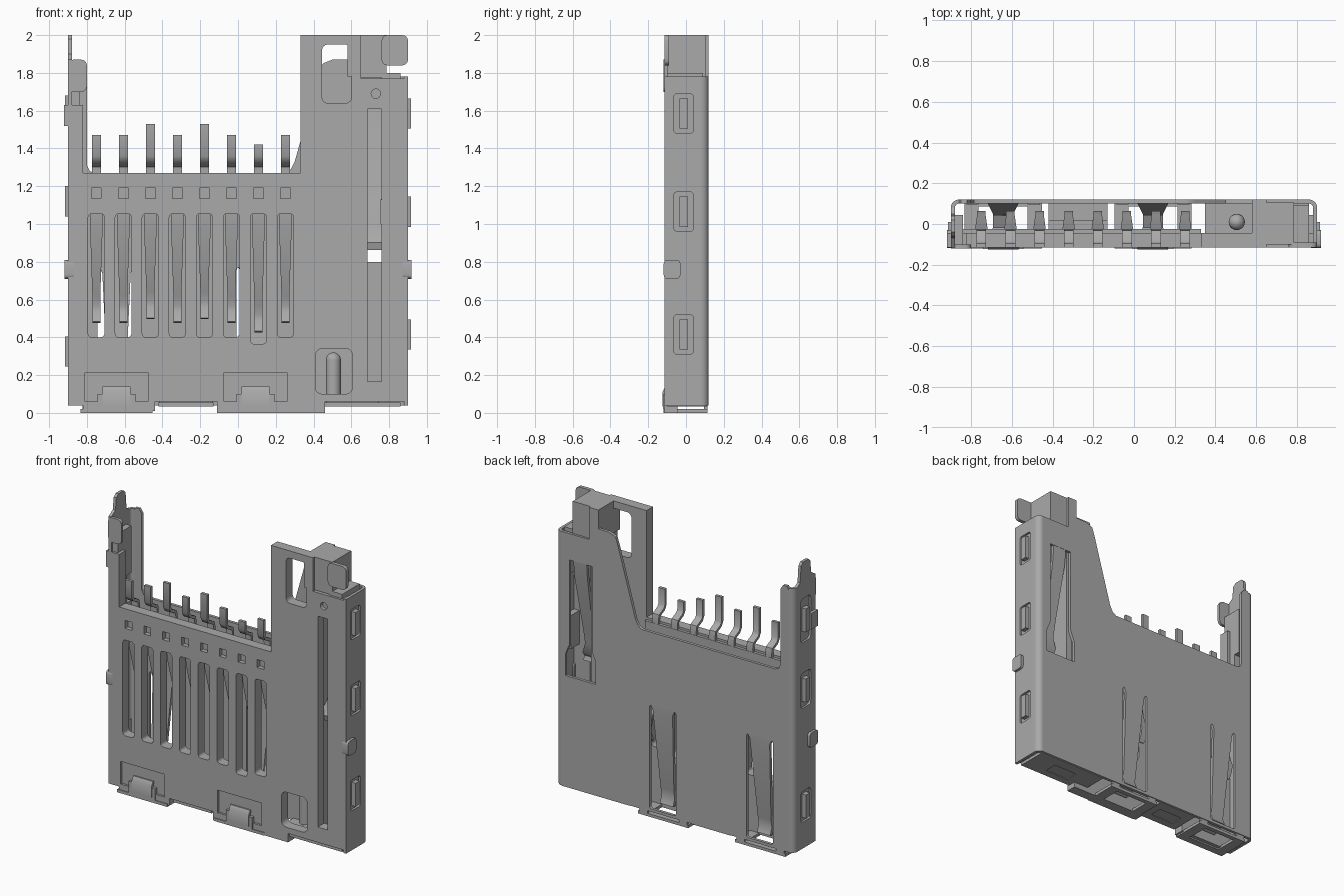
import bpy, bmesh
from math import sin, cos, pi, radians
from mathutils import Vector

cube = bpy.data.objects.get("Cube")
if cube:
    bpy.data.objects.remove(cube, do_unlink=True)

grey = bpy.data.materials.new("socket grey")
grey.use_nodes = True
GREY = (0.4, 0.4, 0.4, 1)
grey.diffuse_color = GREY
grey.node_tree.nodes["Principled BSDF"].inputs["Base Color"].default_value = GREY


def finish(name, bm):
    """Turn a bmesh into a shaded object."""
    bmesh.ops.remove_doubles(bm, verts=bm.verts, dist=1e-5)
    bmesh.ops.recalc_face_normals(bm, faces=bm.faces)
    mesh = bpy.data.meshes.new(name)
    bm.to_mesh(mesh)
    bm.free()
    mesh.materials.clear()
    mesh.materials.append(grey)
    ob = bpy.data.objects.new(name, mesh)
    bpy.context.collection.objects.link(ob)
    bpy.ops.object.select_all(action='DESELECT')
    ob.select_set(True)
    bpy.context.view_layer.objects.active = ob
    bpy.ops.object.shade_smooth_by_angle(angle=radians(35))
    return ob


def rect(u0, u1, v0, v1, r=0.0):
    """Rectangle outline with optional rounded corners."""
    if not r:
        return [(u0, v0), (u1, v0), (u1, v1), (u0, v1)]
    centres = [(u1 - r, v1 - r), (u0 + r, v1 - r), (u0 + r, v0 + r), (u1 - r, v0 + r)]
    return [(cu + r * cos((q + k / 4) * pi / 2), cv + r * sin((q + k / 4) * pi / 2))
            for q, (cu, cv) in enumerate(centres) for k in range(5)]


def slab(name, axis, a, b, outline, holes=()):
    """Flat sheet from a to b along an axis, with holes."""
    curve = bpy.data.curves.new(name, 'CURVE')
    curve.dimensions = '2D'
    curve.fill_mode = 'BOTH'
    curve.extrude = (b - a) / 2
    for loop in [outline, *holes]:
        s = curve.splines.new('POLY')
        s.points.add(len(loop) - 1)
        for p, (u, v) in zip(s.points, loop):
            p.co = (u, v, 0, 1)
        s.use_cyclic_u = True
    tmp = bpy.data.objects.new(name + " curve", curve)
    bpy.context.collection.objects.link(tmp)
    bpy.context.view_layer.update()
    mesh = bpy.data.meshes.new_from_object(
        tmp.evaluated_get(bpy.context.evaluated_depsgraph_get()))
    bm = bmesh.new()
    bm.from_mesh(mesh)
    bpy.data.objects.remove(tmp, do_unlink=True)
    bpy.data.curves.remove(curve)
    bpy.data.meshes.remove(mesh)
    for v in bm.verts:
        u, w, d = v.co
        d += (a + b) / 2
        v.co = {'x': (d, u, w), 'y': (u, d, w), 'z': (u, w, d)}[axis]
    return finish(name, bm)


def box(name, x0, x1, y0, y1, z0, z1):
    return slab(name, 'z', z0, z1, rect(x0, x1, y0, y1))


def strip(name, x, path, t=0.016):
    """Bent sheet strip; path points are (y, z, width)."""
    bm = bmesh.new()
    pts = [Vector((y, z)) for y, z, w in path]
    rows = []
    for i, (y, z, w) in enumerate(path):
        d = (pts[min(i + 1, len(pts) - 1)] - pts[max(i - 1, 0)]).normalized()
        ny, nz = -d.y * t / 2, d.x * t / 2
        rows.append([bm.verts.new((x + sx * w / 2, y + sn * ny, z + sn * nz))
                     for sx, sn in ((-1, -1), (1, -1), (1, 1), (-1, 1))])
    for p, q in zip(rows, rows[1:]):
        for k in range(4):
            bm.faces.new((p[k], p[(k + 1) % 4], q[(k + 1) % 4], q[k]))
    bm.faces.new(rows[0])
    bm.faces.new(rows[-1])
    return finish(name, bm)


CONTACTS = [-0.75 + 0.143 * i for i in range(8)]
CLIPS = (-0.643, 0.093)
SHEET = 0.02

# Plastic base with contact slots, long groove and windows
base = [(-.88, .04), (-.88, 1.52), (-.92, 1.52), (-.92, 1.63), (-.82, 1.63), (-.82, 1.27),
        (.33, 1.27), (.33, 2), (.65, 2), (.65, 1.77), (.88, 1.77), (.88, .06), (.46, .06),
        (.46, 0), (-.11, 0), (-.11, .06), (-.44, .06), (-.44, .01), (-.82, .01), (-.82, .04)]
holes = [rect(.445, .6, 1.64, 1.95, .03), rect(.41, .605, .1, .34, .035),
         rect(.685, .76, .165, 1.61), rect(.705, .755, 1.665, 1.715, .0249)]
for i, x in enumerate(CONTACTS):
    holes.append(rect(x - .043, x + .043, .365 if i == 6 else .4, 1.055, .02))
    holes.append(rect(x - .026, x + .026, 1.135, 1.19))
holes += [rect(c - .167, c + .167, .06, .215) for c in CLIPS]
slab("base", 'y', -.115, -.045, base, holes)
for c in CLIPS:
    box("clip_recess_floor", c - .17, c + .17, -.1, -.045, .055, .22)
box("pilot_hole_floor", .69, .77, -.09, -.045, 1.65, 1.73)
box("contact_hole_floor", -.8, .3, -.085, -.045, 1.12, 1.2)
box("base_step", -.88, .33, -.05, -.025, 1.1, 1.255)
box("left_rail", -.885, -.84, -.115, 0, .06, 1.5)
box("bottom_rail", -.42, -.13, -.06, .02, .06, .1)

# Eject mechanism housing
box("slider_wall", .605, .65, -.06, .1, .06, 1.8)
box("housing_wall", .58, .65, -.115, .12, 1.78, 2)
box("housing_block", .64, .785, -.1, .105, 1.775, 2)
slab("housing_tab", 'y', -.115, -.09, rect(.76, .9, 1.84, 2, .03))
box("housing_neck", .76, .86, -.1, .09, 1.74, 1.8)
bm = bmesh.new()
bmesh.ops.create_cone(bm, cap_ends=True, segments=20, radius1=.04, radius2=.04, depth=.18)
for v in bm.verts:
    v.co += Vector((.505, .01, .19))
finish("eject_rod", bm)
bm = bmesh.new()
bmesh.ops.create_uvsphere(bm, u_segments=20, v_segments=10, radius=.04)
for v in bm.verts:
    v.co += Vector((.505, .01, .28))
finish("eject_rod_tip", bm)

# Spring contacts and solder tails
TOPS = (1.47, 1.47, 1.53, 1.47, 1.53, 1.47, 1.42, 1.47)
for i, (x, top) in enumerate(zip(CONTACTS, TOPS)):
    low = -.05 if i in (2, 6) else 0
    low = {2: .02, 4: .02, 6: -.05}.get(i, 0)
    strip("contact_spring", x, [(-.055, 1.06, .07), (-.05, .98, .066), (.035, .62 + low, .042),
                                (.055, .57 + low, .042), (.05, .53 + low, .042),
                                (.025, .48 + low, .042)])
    strip("solder_tail", x, [(-.04, 1.2, .048), (-.035, 1.28, .048), (-.04, 1.31, .048),
                             (-.09, 1.335, .048), (-.105, 1.36, .048), (-.105, top, .048)], .02)

# Metal shell: back sheet
back = [(-.865, .04), (-.865, 1.83), (-.85, 1.86), (-.82, 1.86), (-.8, 1.83), (-.8, 1.31), (-.785, 1.28),
        (-.76, 1.27), (.25, 1.27), (.28, 1.29), (.3, 1.33), (.43, 1.79), (.45, 1.85), (.5, 1.87),
        (.62, 1.87), (.64, 1.78), (.865, 1.78), (.865, .04)]
cuts = [rect(c - .1, c + .1, .06, .77, .015) for c in CLIPS]
cuts.append([(.6, .8), (.83, .8), (.83, .95), (.8, 1.02), (.8, 1.6), (.63, 1.6), (.63, 1.02), (.6, .95)])
slab("shell_back", 'y', .1, .12, back, cuts)

# Shell tongues
for c in CLIPS:
    strip("card_tongue", c, [(.11, .79, .2), (.11, .74, .15), (.06, .2, .1),
                             (.05, .14, .1), (.07, .09, .1)], SHEET)
strip("lock_tongue", .72, [(.11, 1.62, .1), (.1, 1.5, .1), (.02, 1.1, .075), (0, 1.0, .075),
                           (-.01, .93, .13), (-.03, .9, .13), (-.02, .865, .13)], SHEET)

# Shell sides with latch windows, rounded back corners and side tabs
right_side = rect(-.115, .08, .04, 1.78)
left_side = [(-.115, .04), (-.115, 1.87), (-.07, 1.9), (-.06, 1.98), (-.04, 2), (.02, 2),
             (.04, 1.98), (.05, 1.87), (.08, 1.85), (.08, .04)]
SIDES = [("right", 1, right_side, 1.78, ((1.48, 1.69), (.96, 1.17), (.31, .52))),
         ("left", -1, left_side, 1.85, ((1.45, 1.75), (1.0, 1.24), (.22, .43)))]
for label, s, outline, top, wins in SIDES:
    a, b = sorted((s * .88, s * .9))
    slab(label + "_shell_side", 'x', a, b, outline,
         [rect(-.065, .04, z0, z1, .02) for z0, z1 in wins])
    arc = [k * pi / 12 for k in range(7)]
    ring = [(s * (.86 + .04 * cos(t)), .08 + .04 * sin(t)) for t in arc]
    ring += [(s * (.86 + .02 * cos(t)), .08 + .02 * sin(t)) for t in reversed(arc)]
    slab(label + "_shell_corner", 'z', .04, top, ring)
    for z0, z1 in wins:
        zc = (z0 + z1) / 2
        a, b = sorted((s * .84, s * .915))
        box(label + "_latch_bump", a, b, -.035, .01, zc - .08, zc + .08)
        a, b = sorted((s * .84, s * .885))
        box(label + "_latch_seat", a, b, -.1, .045, z0 - .01, z1 + .01)
    a, b = sorted((s * .87, s * .918))
    slab(label + "_side_tab", 'x', a, b, rect(-.118, -.03, .71, .81, .02))
slab("left_front_tab", 'y', -.12, -.1, rect(-.9, -.8, 1.7, 1.87, .03))

# Bottom flaps, clip frames and clip hooks
for x0, x1 in ((.35, .86), (-.42, -.13)):
    mid = (x0 + x1) / 2
    slab("bottom_flap", 'z', .035, .055, rect(x0, x1, -.1, .115),
         [rect(mid - .09, mid + .09, -.05, .04, .015)])
    box("flap_bump", mid - .14, mid + .14, -.09, .06, .04, .06)
for c in CLIPS:
    slab("clip_frame", 'z', 0, .02, rect(c - .19, c + .19, -.12, .115),
         [rect(c - .12, c + .12, -.07, .085)])
    for x in (c - .15, c + .15):
        box("frame_post", x - .03, x + .03, .095, .115, .01, .07)
    strip("clip_hook", c, [(.05, .1, .1), (-.02, .07, .1), (-.07, .13, .15), (-.105, .13, .15),
                           (-.115, .11, .15), (-.115, .035, .15)], SHEET)
    box("clip_foot", c - .1, c + .1, -.122, -.1, .02, .1)
